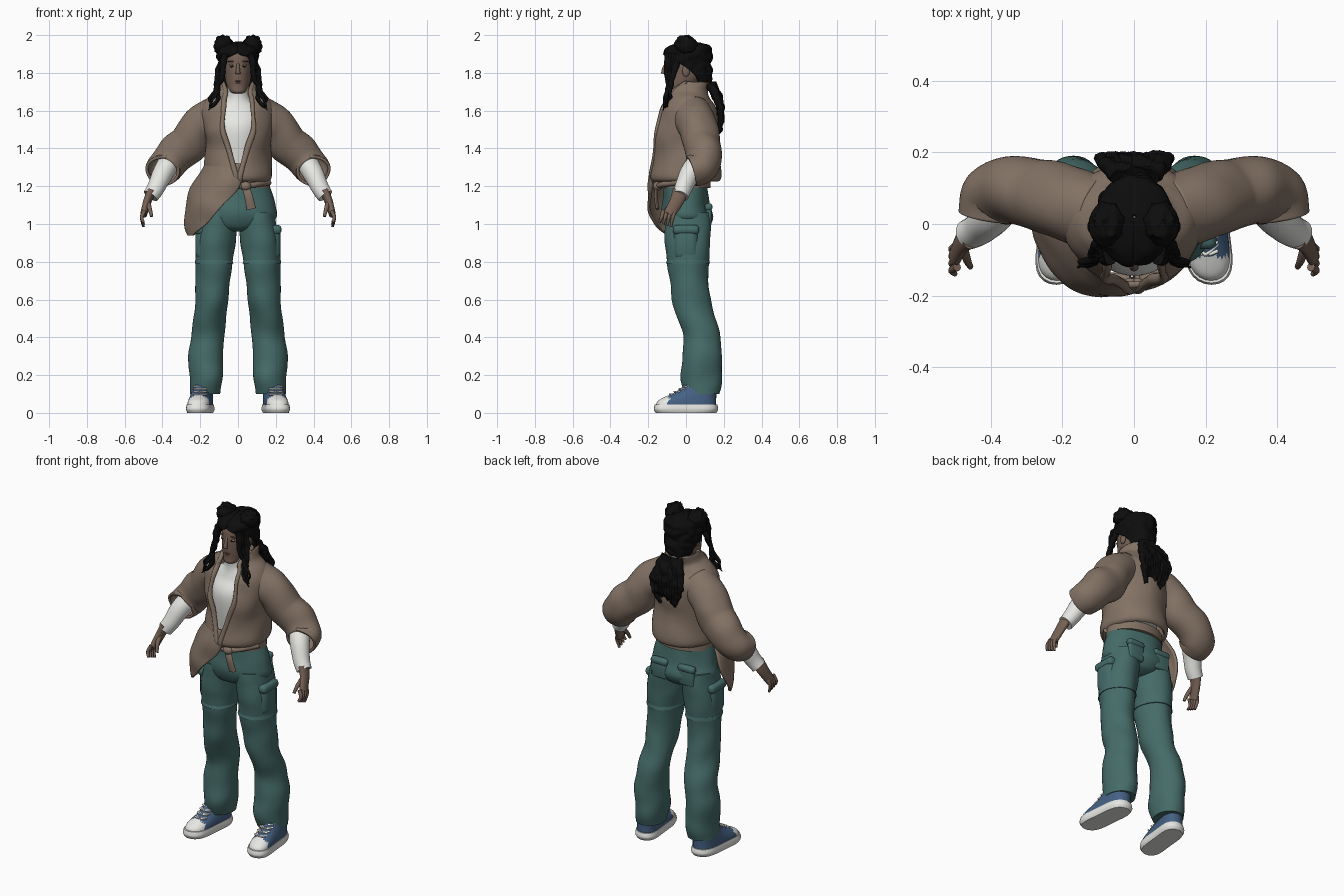
import bpy, bmesh, random
from math import sin, cos, radians
from mathutils import Vector, noise

random.seed(4)
default = bpy.data.objects.get("Cube")
if default:
    bpy.data.objects.remove(default, do_unlink=True)


def material(name, *colour):
    m = bpy.data.materials.new(name)
    m.use_nodes = True
    m.diffuse_color = (*colour, 1)
    bsdf = next(n for n in m.node_tree.nodes if n.type == 'BSDF_PRINCIPLED')
    bsdf.inputs["Base Color"].default_value = (*colour, 1)
    return m


BROWN = material("jacket brown", .23, .17, .13)
TEAL = material("trouser teal", .06, .15, .14)
WHITE = material("off white", .8, .8, .77)
SKIN = material("skin", .18, .12, .09)
LIP = material("lip", .13, .07, .06)
HAIR = material("hair black", .004, .004, .004)
BLUE = material("shoe blue", .06, .12, .23)
CREASE, SHELL = .012, .015
CLOTH, FRIZZ = 8, 30


def finish(name, bm, mat, mirror=False, thick=0):
    """Turn a bmesh into a smooth object, with optional shell and mirror."""
    bmesh.ops.recalc_face_normals(bm, faces=bm.faces)
    mesh = bpy.data.meshes.new(name)
    bm.to_mesh(mesh)
    bm.free()
    mesh.materials.append(mat)
    for p in mesh.polygons:
        p.use_smooth = True
    mesh.set_sharp_from_angle(angle=radians(50))
    ob = bpy.data.objects.new(name, mesh)
    bpy.context.collection.objects.link(ob)
    if thick:
        shell = ob.modifiers.new("shell", 'SOLIDIFY')
        shell.thickness, shell.offset = thick, 0
    if mirror:
        ob.modifiers.new("mirror", 'MIRROR')
    return ob


def spline(rings, steps=8):
    """Catmull-Rom interpolation of every value in a list of rings."""
    out, last = [], len(rings) - 1
    for i in range(last):
        near = [rings[max(i - 1, 0)], rings[i], rings[i + 1], rings[min(i + 2, last)]]
        for k in range(steps):
            t = k / steps
            out.append([b + t * ((c - a) + t * (a + a - 5 * b + 4 * c - d)
                                 + t * t * (3 * (b - c) + d - a)) / 2 for a, b, c, d in zip(*near)])
    out.append(rings[-1])
    return out


def loft(name, rings, mat, level=True, seg=36, fold=0, grain=CLOTH, mirror=False, thick=0):
    """Skin rings of (x, y, z, width, depth), plus start and end angle from the front if open."""
    rings = spline(rings)
    closed = len(rings[0]) == 5
    bm, rows = bmesh.new(), []
    for i, r in enumerate(rings):
        centre = Vector(r[:3])
        across, depth = Vector((1, 0, 0)), Vector((0, 1, 0))
        if not level:
            ahead = Vector(rings[min(i + 1, len(rings) - 1)][:3])
            along = (ahead - Vector(rings[max(i - 1, 0)][:3])).normalized()
            across = (across - along * along.x).normalized()
            depth = along.cross(across)
        start, end = (0, 360) if closed else r[5:]
        row = []
        for k in range(seg if closed else seg + 1):
            a = radians(start + (end - start) * k / seg)
            out = across * r[3] * sin(a) - depth * r[4] * cos(a)
            p = centre + out
            p += out.normalized() * fold * noise.noise(p * grain)
            row.append(bm.verts.new(p))
        rows.append(row)
    for low, high in zip(rows, rows[1:]):
        for k in range(seg):
            n = (k + 1) % len(low)
            bm.faces.new((low[k], low[n], high[n], high[k]))
    if closed and not thick:
        bm.faces.new(rows[0])
        bm.faces.new(rows[-1])
    return finish(name, bm, mat, mirror, thick)


def tube(name, path, start, end, mat, ratio=1, seg=12, **options):
    """Loft along a path of points, its radius running evenly from start to end."""
    rings = []
    for i, point in enumerate(path):
        radius = start + (end - start) * i / (len(path) - 1)
        rings.append((*point, radius, radius * ratio))
    return loft(name, rings, mat, level=False, seg=seg, **options)


def opened(rings):
    """Complete open rings whose gap is symmetric about the front."""
    return [(*r, 360 - r[-1]) for r in rings]


def ball(name, loc, size, mat, mirror=True, lumps=0):
    bm = bmesh.new()
    bmesh.ops.create_uvsphere(bm, u_segments=24, v_segments=16, radius=1)
    for v in bm.verts:
        v.co = Vector(loc) + v.co * Vector(size) * (1 + lumps * noise.noise(v.co * 3))
    return finish(name, bm, mat, mirror)


def pad(name, loc, size, mat):
    """Mirrored box with rounded edges."""
    bm = bmesh.new()
    bmesh.ops.create_cube(bm, size=1)
    for v in bm.verts:
        v.co = Vector(loc) + v.co * Vector(size)
    bmesh.ops.bevel(bm, geom=bm.edges[:], offset=min(size) * .4, segments=3, affect='EDGES', profile=.5)
    return finish(name, bm, mat, True)


# Trousers
loft("trouser_hips", [(0, 0, 1.22, .165, .115), (0, 0, 1.1, .19, .125), (0, .01, 1.03, .2, .13),
                      (0, .01, .98, .13, .11), (0, .01, .96, .03, .07)], TEAL, fold=CREASE)
loft("trouser_legs", [(.1, .01, 1.06, .09, .12), (.11, .01, .95, .105, .125), (.125, .01, .8, .1, .11),
                      (.14, .03, .6, .085, .1), (.16, .085, .4, .085, .1), (.17, .08, .2, .09, .11),
                      (.17, .08, .1, .08, .09)], TEAL, fold=CREASE, mirror=True)
loft("thigh_seams", [(.125, .01, .81, .1, .11), (.125, .01, .79, .104, .115)], TEAL, fold=CREASE, mirror=True)
pad("cargo_pockets", (.18, 0, .9), (.09, .13, .18), TEAL)
pad("cargo_flaps", (.185, 0, .97), (.09, .14, .05), TEAL)
pad("back_pockets", (.09, .12, 1.04), (.1, .03, .1), TEAL)
pad("back_pocket_flaps", (.09, .12, 1.09), (.11, .04, .04), TEAL)
loft("belt", [(0, 0, 1.19, .17, .13), (0, 0, 1.24, .17, .13)], BROWN)

# Shoes: sole, two-coloured upper, laces; both are squared off and toed out
sole = loft("shoe_soles", [(.2, 0, 0, .06, .16), (.2, 0, .02, .065, .17), (.2, 0, .045, .062, .165)],
            WHITE, mirror=True)
upper = loft("shoe_uppers", [(.2, 0, .04, .06, .16), (.2, .01, .07, .058, .15), (.2, .06, .12, .05, .1),
                             (.2, .08, .17, .045, .07)], BLUE, mirror=True)
upper.data.materials.append(WHITE)
for p in upper.data.polygons:
    p.material_index = int(p.center.y < -.09)
for part in (sole, upper):
    for v in part.data.vertices:
        y = v.co.y
        v.co.x = .2 + (v.co.x - .2) * (1 + 25 * y * y) - y / 10
for k in range(4):
    y, z = k * .025 - .085, k * .014 + .098
    for tilt in (-.01, .01):
        tube("shoe_lace", [(.2 + side * .035, y + abs(side) * .02 + side * tilt, z) for side in (-1, 0, 1)],
             .005, .005, WHITE, mirror=True)

# Turtleneck and its sleeves
loft("turtleneck", [(0, 0, 1.28, .13, .12), (0, -.01, 1.5, .14, .135), (0, 0, 1.6, .13, .1),
                    (0, -.01, 1.66, .07, .075), (0, -.025, 1.72, .056, .065)], WHITE)
tube("shirt_sleeves", [(.35, .1, 1.36), (.39, .03, 1.28), (.43, -.01, 1.2), (.465, -.03, 1.15)],
     .06, .044, WHITE, seg=24, fold=CREASE / 2, mirror=True)

# Jacket body with an open front, rolled lapels and full sleeves
body = opened([(0, 0, 1.23, .16, .165, 4), (0, 0, 1.26, .178, .18, 4), (0, 0, 1.4, .165, .165, 18),
               (0, 0, 1.5, .175, .17, 28), (0, .01, 1.6, .19, .15, 24), (0, .01, 1.66, .165, .11, 26),
               (0, .01, 1.7, .11, .1, 36), (0, .03, 1.75, .085, .1, 75)])
loft("jacket_body", body, BROWN, seg=48, fold=CREASE, thick=SHELL)
for label, side in (("left", 5), ("right", 6)):
    edge = [(x + w * sin(radians(turn)), y - d * cos(radians(turn)), z)
            for x, y, z, w, d, turn in [(*r[:5], r[side]) for r in body]]
    tube(label + "_lapel", edge, .016, .012, BROWN, fold=CREASE / 2)
tube("jacket_sleeves", [(.1, .03, 1.58), (.2, .06, 1.52), (.26, .085, 1.43), (.34, .1, 1.36),
                        (.39, .08, 1.3), (.4, .03, 1.28)],
     .105, .082, BROWN, ratio=.95, seg=36, fold=CREASE, mirror=True, thick=SHELL)

# Loose front flap, tie band and knot
loft("jacket_flap", [(0, 0, 1.32, .165, .17, -95, 8), (-.05, 0, 1.2, .185, .19, -105, 18),
                     (-.08, 0, 1.1, .19, .195, -105, 0), (-.09, 0, 1, .185, .18, -90, -25),
                     (-.09, 0, .94, .175, .16, -75, -55)], BROWN, fold=CREASE, thick=SHELL)
ball("knot", (.04, -.15, 1.2), (.03, .025, .025), BROWN, mirror=False)
tube("tie_tail", [(.035, -.15, 1.21), (.055, -.16, 1.15), (.07, -.15, 1.08)], .02, .025, BROWN, ratio=.4)
tube("tie_band", [(-.08, -.15, 1.2), (.03, -.15, 1.2), (.1, -.12, 1.21), (.165, -.04, 1.22)], .015, .015, BROWN)

# Hands
tube("palms", [(.46, -.03, 1.17), (.48, -.05, 1.12), (.5, -.09, 1.05)], .025, .018, SKIN,
     ratio=1.7, seg=24, mirror=True)
for k in range(4):
    y, tip = -.06 - k * .02, .985 + k * .008
    tube("finger", [(.495, y, 1.07), (.51, y - .01, 1.035), (.5, y - .02, tip)], .012, .007, SKIN, mirror=True)
tube("thumbs", [(.48, -.06, 1.12), (.467, -.1, 1.08), (.457, -.12, 1.04)], .015, .008, SKIN, mirror=True)

# Head and face
loft("head", [(0, -.07, 1.69, .02, .02), (0, -.06, 1.7, .04, .045), (0, -.035, 1.73, .058, .07),
              (0, -.01, 1.78, .07, .1), (0, 0, 1.85, .077, .11), (0, 0, 1.9, .07, .1), (0, 0, 1.93, .03, .05)], SKIN)
tube("neck", [(0, 0, 1.65), (0, .01, 1.8)], .05, .05, SKIN)
tube("nose", [(0, -.105, 1.85), (0, -.117, 1.82), (0, -.12, 1.795)], .007, .013, SKIN)
ball("lower_lip", (0, -.098, 1.747), (.02, .01, .006), LIP, mirror=False)
ball("upper_lip", (0, -.1, 1.756), (.022, .01, .005), LIP, mirror=False)
ball("eyelids", (.03, -.096, 1.838), (.016, .008, .01), SKIN)
ball("eyes", (.03, -.101, 1.836), (.011, .005, .004), HAIR)
ball("eyebrows", (.035, -.099, 1.86), (.02, .007, .003), LIP)
ball("ears", (.078, 0, 1.81), (.01, .02, .03), SKIN)

# Hair: cap cut out around the face, buns, front locks and back locks
loft("hair_cap", opened([(0, .03, 1.73, .07, .09, 115), (0, .02, 1.79, .09, .11, 105), (0, .01, 1.85, .095, .115, 70),
                         (0, .01, 1.88, .1, .12, 38), (0, .01, 1.905, .1, .12, 2), (0, .02, 1.94, .085, .1, 0),
                         (0, .02, 1.96, .001, .001, 0)]),
     HAIR, seg=48, fold=CREASE, grain=FRIZZ, thick=SHELL)
ball("hair_buns", (.077, 0, 1.945), (.05, .06, .052), HAIR, lumps=.25)
for k in range(5):
    fall = random.uniform(.046, .055)
    tube("front_lock", [(.065 + k * .004 + i * (.01 + .004 * sin(i * 2 + k)),
                         k * .014 - .095 - i * .003 * (k + sin(i + k)), 1.9 - i * fall)
                        for i in range(7)], .018, .007, HAIR, fold=CREASE / 2, grain=FRIZZ, mirror=True)
for k in range(-5, 6):
    fall = random.uniform(.037, .046)
    tube("back_lock", [(k * .009 * (1 + sin(i * .5)), .13 + .055 * sin(i * .4), 1.74 - i * fall) for i in range(7)],
         .026, .01, HAIR, fold=CREASE, grain=FRIZZ)
